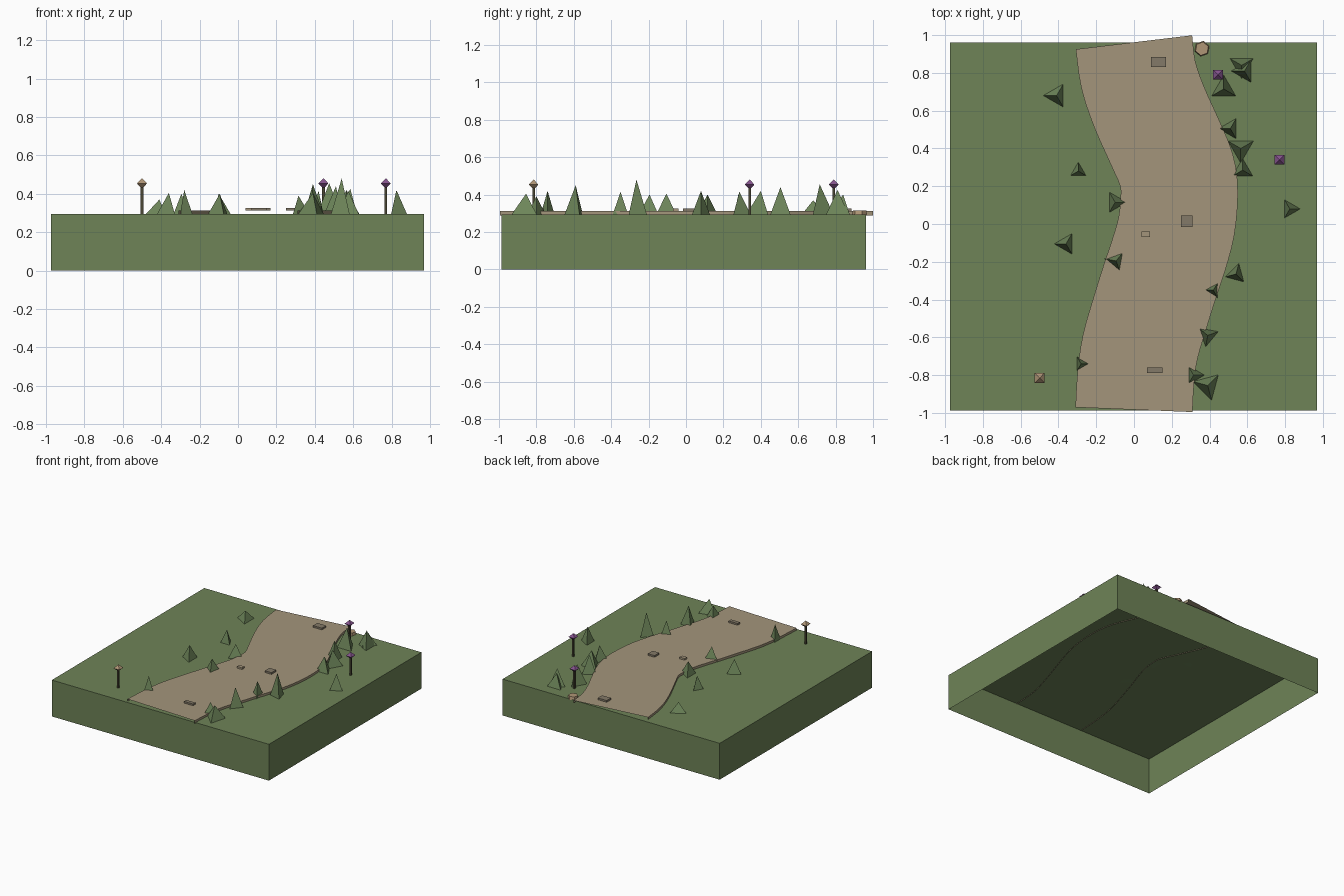
import bpy, bmesh
from math import radians, cos, sin
from mathutils import Vector, Matrix

if "Cube" in bpy.data.objects:
    bpy.data.objects.remove(bpy.data.objects["Cube"], do_unlink=True)

GROUND, ROAD = 0.294, 0.312


def material(name, rgb):
    def linear(c):
        c /= 255
        return c / 12.92 if c <= 0.04045 else ((c + 0.055) / 1.055) ** 2.4
    col = [linear(c) for c in rgb] + [1]
    m = bpy.data.materials.new(name)
    m.use_nodes = True
    m.diffuse_color = col
    m.node_tree.nodes["Principled BSDF"].inputs["Base Color"].default_value = col
    return m


grass = material("grass green", (110, 131, 87))
leaf = material("tree green", (110, 134, 90))
dirt = material("path tan", (163, 149, 123))
stone = material("stone grey", (132, 122, 104))
wood = material("dark wood", (74, 70, 52))
violet = material("lantern violet", (134, 84, 142))
amber = material("lantern tan", (176, 150, 118))


def finish(name, bm, mat):
    bmesh.ops.recalc_face_normals(bm, faces=bm.faces)
    me = bpy.data.meshes.new(name)
    bm.to_mesh(me)
    bm.free()
    me.materials.append(mat)
    ob = bpy.data.objects.new(name, me)
    bpy.context.collection.objects.link(ob)
    return ob


def box(name, lo, hi, mat, open_bottom=False):
    lo, hi = Vector(lo), Vector(hi)
    bm = bmesh.new()
    bmesh.ops.create_cube(bm, size=1, matrix=Matrix.Translation((lo + hi) / 2)
                          @ Matrix.Diagonal((*(hi - lo), 1)))
    if open_bottom:
        bm.normal_update()
        under = [f for f in bm.faces if f.normal.z < -0.5]
        bmesh.ops.delete(bm, geom=under, context='FACES_ONLY')
    return finish(name, bm, mat)


def cone(name, x, y, z0, z1, r0, r1, sides, angle, mat):
    bm = bmesh.new()
    ring = [Vector((cos(a), sin(a), 0)) for a in
            (radians(angle + 360 * i / sides) for i in range(sides))]
    low = [bm.verts.new(v * r0 + Vector((x, y, z0))) for v in ring]
    if r1:
        high = [bm.verts.new(v * r1 + Vector((x, y, z1))) for v in ring]
        bm.faces.new(high)
    else:
        tip = bm.verts.new((x, y, z1))
    for i in range(sides):
        j = (i + 1) % sides
        top = (high[j], high[i]) if r1 else (tip,)
        bm.faces.new((low[i], low[j], *top))
    bm.faces.new(low[::-1])
    return finish(name, bm, mat)


# Ground block: a shell open underneath
box("ground_block", (-.975, -.987, 0), (.968, .962, GROUND), grass, True)

# Winding path: a strip swept along its centre line, with side skirts
centre = [(0, -.983), (.01, -.81), (.033, -.65), (.085, -.47), (.135, -.31),
          (.185, -.16), (.225, -.01), (.24, .16), (.225, .285), (.165, .43),
          (.08, .62), (.023, .79), (0, .962)]
pts = [Vector((x, y, ROAD)) for x, y in centre]
bm = bmesh.new()
rows = []
steps = 3
last = len(pts) - 1


def tangent(i):
    if i == 0:
        return Vector((.04, 1, 0)) * .17
    if i == last:
        return Vector((-.12, 1, 0)) * .17
    return (pts[i + 1] - pts[i - 1]) / 2


for i in range(last):
    a, b, ta, tb = pts[i], pts[i + 1], tangent(i), tangent(i + 1)
    for k in range(steps + (i == last - 1)):
        t = k / steps
        s = t * t * (3 - 2 * t)
        p = a.lerp(b, s) + ta * t * (1 - t) ** 2 - tb * t * t * (1 - t)
        d = ta.lerp(tb, t).normalized()
        side = Vector((d.y, -d.x, 0)) * .31
        drop = Vector((0, 0, -.023))
        rows.append([bm.verts.new(v) for v in
                     (p - side + drop, p - side, p + side, p + side + drop)])
for lower, upper in zip(rows, rows[1:]):
    for k in range(3):
        bm.faces.new((lower[k], lower[k + 1], upper[k + 1], upper[k]))
finish("winding_path", bm, dirt)

# Flat slabs lying on the path
for x0, x1, y0, y1 in [(.09, .17, .83, .885), (.25, .31, -.015, .045),
                       (.07, .15, -.79, -.76)]:
    box("path_slab", (x0, y0, ROAD), (x1, y1, ROAD + .014), stone)
box("small_path_slab", (.04, -.07, ROAD), (.085, -.04, ROAD + .014), dirt)

# Flat rock beside the path
cone("flat_rock", .36, .928, GROUND - .005, ROAD + .003, .042, .036, 6, 20, amber)

# Trees: x, y, base radius, rotation, tip height
trees = [(-.41, .68, .07, 180, .37), (-.295, .28, .047, 90, .40),
         (-.10, .115, .062, 0, .40), (-.36, -.105, .062, 180, .405),
         (-.095, -.195, .062, 50, .40), (-.28, -.74, .043, 0, .42),
         (.315, -.80, .058, 0, .39), (.39, -.855, .08, 45, .405),
         (.39, -.59, .06, 20, .45), (.42, -.35, .047, 58, .415),
         (.54, -.265, .058, 75, .48), (.825, .08, .055, 0, .42),
         (.575, .285, .062, 90, .415), (.565, .40, .077, 30, .42),
         (.51, .505, .062, 60, .44), (.475, .715, .073, 90, .455),
         (.57, .84, .07, 30, .40), (.585, .81, .07, 60, .425)]
for x, y, r, angle, tip in trees:
    cone("tree", x, y, GROUND, tip, r, 0, 3, angle, leaf)

# Lantern posts with diamond heads
for x, y, mat in [(-.50, -.815, amber), (.445, .79, violet), (.77, .34, violet)]:
    box("lantern_post", (x - .007, y - .007, GROUND), (x + .007, y + .007, .44), wood)
    bm = bmesh.new()
    mid = [bm.verts.new((x + .026 * a, y + .026 * b, .454))
           for a, b in ((1, 1), (-1, 1), (-1, -1), (1, -1))]
    for z in (.427, .481):
        tip = bm.verts.new((x, y, z))
        for i in range(4):
            bm.faces.new((mid[i], mid[i - 1], tip))
    finish("lantern_head", bm, mat)
